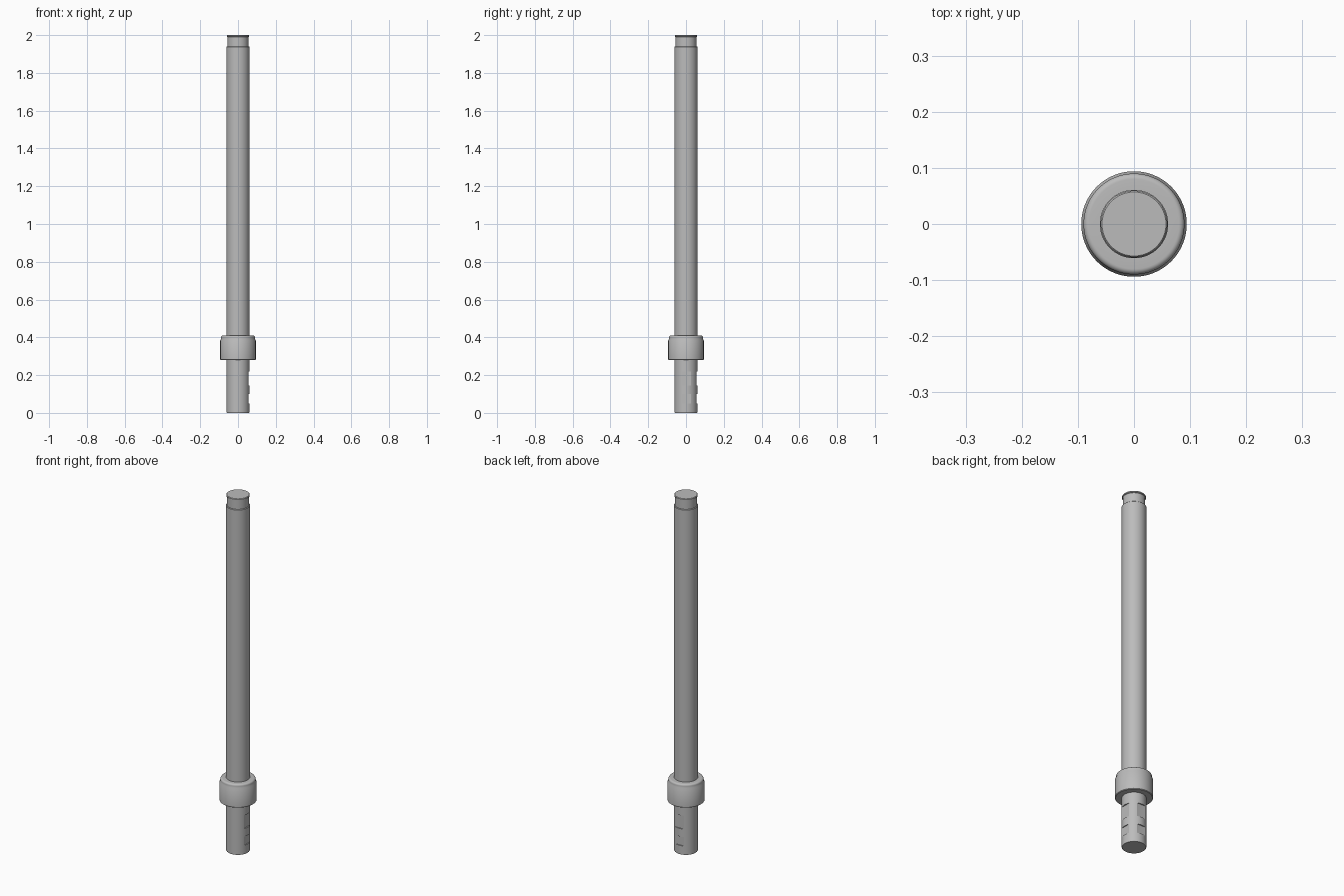
import bpy, bmesh, math

cube = bpy.data.objects.get("Cube")
if cube:
    bpy.data.objects.remove(cube, do_unlink=True)

grey = bpy.data.materials.new("steel_grey")
grey.use_nodes = True
colour = (0.5, 0.5, 0.5, 1)
grey.diffuse_color = colour
grey.node_tree.nodes["Principled BSDF"].inputs["Base Color"].default_value = colour


def lathe(name, profile, sides=96):
    """Spin a (radius, height) outline around the z axis."""
    bm = bmesh.new()
    verts = [bm.verts.new((r, 0, z)) for r, z in profile]
    edges = [bm.edges.new(pair) for pair in zip(verts, verts[1:])]
    bmesh.ops.spin(bm, geom=verts + edges, cent=(0, 0, 0), axis=(0, 0, 1),
                   angle=math.tau, steps=sides, use_duplicate=False)
    bmesh.ops.remove_doubles(bm, verts=bm.verts, dist=0.0001)
    bmesh.ops.recalc_face_normals(bm, faces=bm.faces)
    mesh = bpy.data.meshes.new(name)
    bm.to_mesh(mesh)
    bm.free()
    mesh.materials.append(grey)
    ob = bpy.data.objects.new(name, mesh)
    bpy.context.collection.objects.link(ob)
    bpy.ops.object.select_all(action='DESELECT')
    ob.select_set(True)
    bpy.context.view_layer.objects.active = ob
    bpy.ops.object.shade_smooth_by_angle(angle=math.radians(30))
    return ob


R = 0.061

# Long tube
post = lathe("post", [(0, 0), (R - 0.002, 0), (R, 0.003), (R, 1.938),
                      (R - 0.002, 1.94), (0, 1.94)])

# Neck and lid on top
lathe("top_cap", [(0, 1.935), (0.0555, 1.935), (0.0555, 1.99), (0.0595, 1.992),
                  (0.0595, 1.997), (0.057, 2.0), (0, 2.0)])

# Collar with stepped, rounded shoulder
shoulder = [(0.08 + 0.01 * math.cos(a), 0.4 + 0.01 * math.sin(a))
            for a in (math.radians(15 * i) for i in range(7))]
lathe("collar", [(R - 0.004, 0.28), (0.091, 0.28), (0.094, 0.283),
                 (0.094, 0.383), (0.09, 0.39)] + shoulder +
      [(R - 0.004, 0.41), (R - 0.004, 0.28)])

# Shallow flats cut in two neighbouring sides of the foot
bm = bmesh.new()
for low, high in ((0.05, 0.10), (0.145, 0.22)):
    for dx, dy in ((1, 0), (0, 1)):
        box = bmesh.ops.create_cube(bm, size=1)["verts"]
        bmesh.ops.scale(bm, verts=box, vec=(0.04 if dx else 0.08,
                                            0.04 if dy else 0.08, high - low))
        bmesh.ops.translate(bm, verts=box,
                            vec=(0.075 * dx, 0.075 * dy, (low + high) / 2))
mesh = bpy.data.meshes.new("flat_cutter")
bm.to_mesh(mesh)
bm.free()
mesh.materials.append(grey)
cutter = bpy.data.objects.new("flat_cutter", mesh)
bpy.context.collection.objects.link(cutter)
cutter.hide_render = True
cutter.hide_set(True)
cutter.display_type = 'WIRE'
cut = post.modifiers.new("foot_flats", 'BOOLEAN')
cut.operation = 'DIFFERENCE'
cut.object = cutter
cut.solver = 'EXACT'
cut.use_self = True
# Keep the cut ahead of the smoothing step
while post.modifiers.find("foot_flats") > 0:
    post.modifiers.move(post.modifiers.find("foot_flats"), 0)
